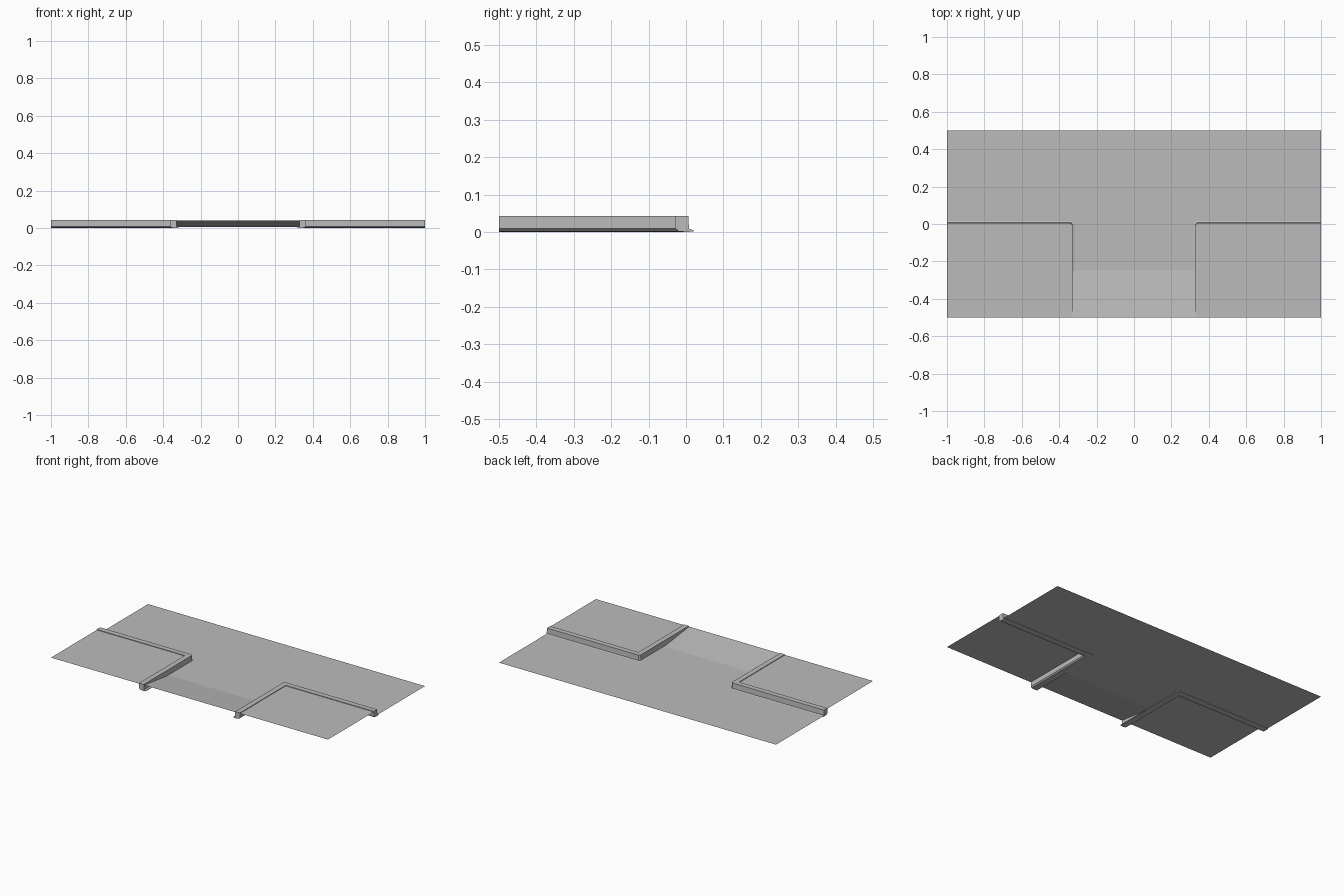
import bpy, bmesh

cube = bpy.data.objects.get("Cube")
if cube:
    bpy.data.objects.remove(cube)

GREY = (0.5, 0.5, 0.5, 1)
mat = bpy.data.materials.new("concrete_grey")
mat.use_nodes = True
mat.diffuse_color = GREY
mat.node_tree.nodes["Principled BSDF"].inputs["Base Color"].default_value = GREY

ROAD_Z, WALK_Z, TOP_Z = 0.006, 0.039, 0.043
BACK_X, BACK_Y = 0.364, -0.028      # inner corner of the kerb
FACE_X, FACE_Y = 0.328, 0.008       # kerb face next to the road
FRONT, RAMP_Y = -0.5, -0.245


def make(name, bm):
    mesh = bpy.data.meshes.new(name)
    bm.to_mesh(mesh)
    bm.free()
    mesh.materials.append(mat)
    obj = bpy.data.objects.new(name, mesh)
    bpy.context.collection.objects.link(obj)


def sheet(name, *polygons):
    """Single-sided surface made of upward-facing polygons."""
    bm = bmesh.new()
    for poly in polygons:
        face = bm.faces.new([bm.verts.new(p) for p in poly])
        face.normal_update()
        if face.normal.z < 0:
            face.normal_flip()
    bmesh.ops.remove_doubles(bm, verts=bm.verts, dist=0.0001)
    make(name, bm)


def rect(x0, x1, y0, y1, z0, z1):
    return [(x0, y0, z0), (x1, y0, z0), (x1, y1, z1), (x0, y1, z1)]


# Main road, flat side road and the ramp rising to pavement height
sheet("road", rect(-1, 1, 0, 0.5, ROAD_Z, ROAD_Z),
      rect(-FACE_X, FACE_X, RAMP_Y, 0, ROAD_Z, ROAD_Z))
sheet("ramp", rect(-FACE_X, FACE_X, FRONT, RAMP_Y, WALK_Z, ROAD_Z))

# Kerb cross-section: distance towards the road, height
PROFILE = [(0, TOP_Z), (0.034, TOP_Z), (0.036, 0.009), (0.048, 0.005),
           (0.048, 0.002), (0.03, 0), (0.008, 0.002), (0, 0.009)]


def kerb(name, side):
    """Sweep the cross-section along the main road and round the corner."""
    bm = bmesh.new()
    rings = []
    for place in (lambda d: (1, BACK_Y + d),
                  lambda d: (BACK_X - d * 0.7, BACK_Y + d),
                  lambda d: (BACK_X - d, BACK_Y + d * 0.7),
                  lambda d: (BACK_X - d, FRONT)):
        ring = []
        for d, z in PROFILE:
            x, y = place(d)
            ring.append(bm.verts.new((side * x, y, z)))
        rings.append(ring)
    n = len(PROFILE)
    for a, b in zip(rings, rings[1:]):
        for i in range(n):
            j = (i + 1) % n
            bm.faces.new((a[i], a[j], b[j], b[i]))
    bm.faces.new(rings[0])
    bm.faces.new(rings[-1])
    bmesh.ops.remove_doubles(bm, verts=bm.verts, dist=0.0001)
    bmesh.ops.recalc_face_normals(bm, faces=bm.faces)
    make(name, bm)


# Raised pavement and kerb on each side of the side road
for label, side in (("left", 1), ("right", -1)):
    sheet(label + "_pavement",
          rect(side * BACK_X, side, FRONT, BACK_Y, WALK_Z, WALK_Z))
    kerb(label + "_kerb", side)
